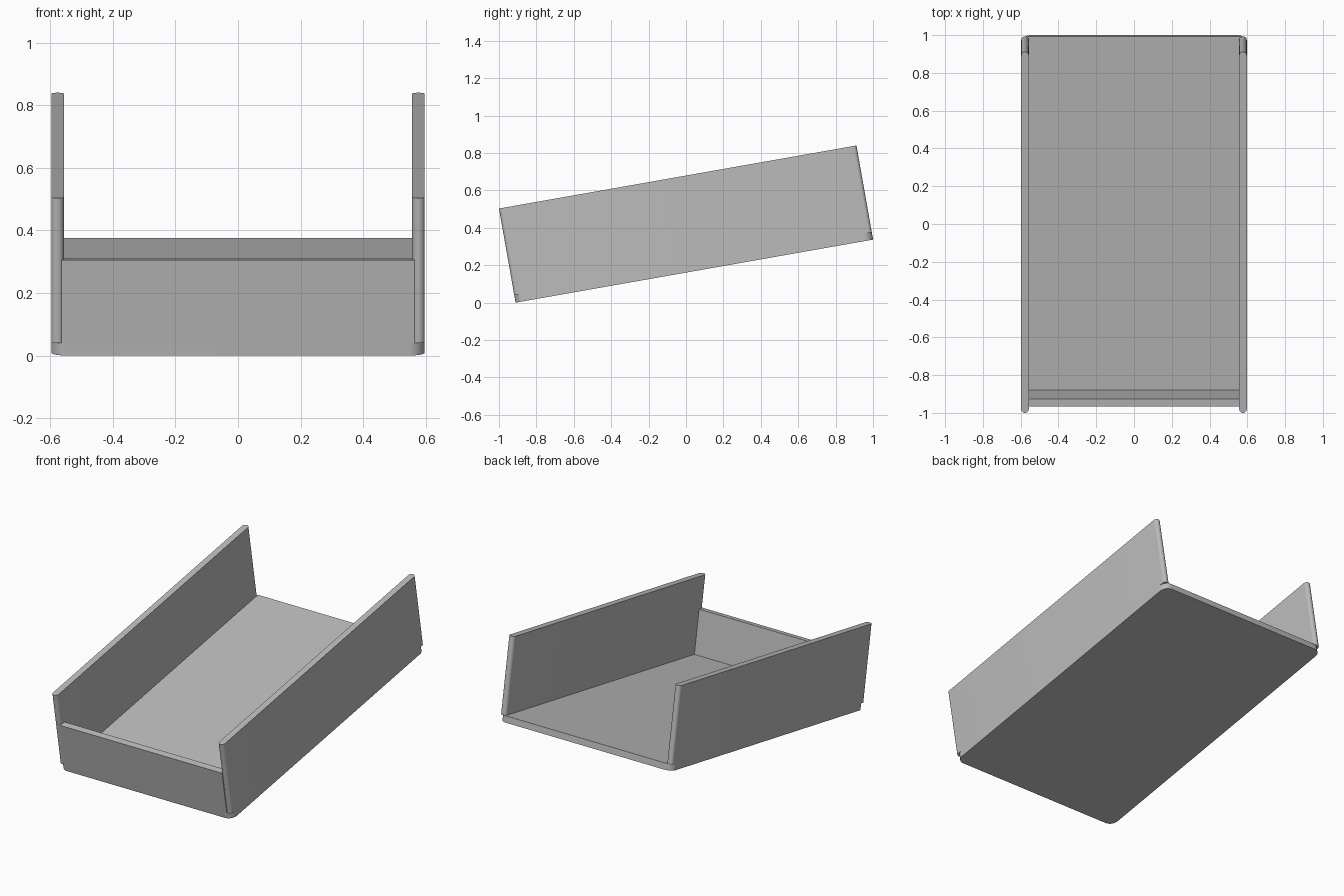
import bpy
import bmesh
from math import cos, sin, pi, radians
from mathutils import Matrix

if "Cube" in bpy.data.objects:
    bpy.data.objects.remove(bpy.data.objects["Cube"], do_unlink=True)

# Tray dimensions, measured before it is tilted
LENGTH, WIDTH, HEIGHT = 1.941, 1.194, 0.511
THICK = 0.04
FRONT_TOP = 0.31
CORNER = 0.05
TILT = Matrix.Translation((0, -1 + HEIGHT * sin(radians(10)), 0)) @ Matrix.Rotation(radians(10), 4, "X")

grey = bpy.data.materials.new("grey")
grey.use_nodes = True
colour = (0.5, 0.5, 0.5, 1)
grey.diffuse_color = colour
grey.node_tree.nodes["Principled BSDF"].inputs["Base Color"].default_value = colour


def slab(name, x0, x1, y0, y1, z0, z1, radius=0, steps=10):
    """Extrude a rectangle, with optionally rounded corners, from z0 to z1."""
    corners = [(x1, y1, -1, -1), (x0, y1, 1, -1), (x0, y0, 1, 1), (x1, y0, -1, 1)]
    outline = []
    for i, (x, y, dx, dy) in enumerate(corners):
        if not radius:
            outline.append((x, y))
            continue
        for s in range(steps + 1):
            a = (i + s / steps) * pi / 2
            outline.append((x + radius * (dx + cos(a)), y + radius * (dy + sin(a))))
    bm = bmesh.new()
    face = bm.faces.new([bm.verts.new((x, y, z0)) for x, y in outline])
    top = bmesh.ops.extrude_face_region(bm, geom=[face])["geom"]
    verts = [v for v in top if isinstance(v, bmesh.types.BMVert)]
    bmesh.ops.translate(bm, verts=verts, vec=(0, 0, z1 - z0))
    bmesh.ops.remove_doubles(bm, verts=bm.verts, dist=0.00001)
    bmesh.ops.recalc_face_normals(bm, faces=bm.faces)
    mesh = bpy.data.meshes.new(name)
    bm.to_mesh(mesh)
    bm.free()
    mesh.materials.append(grey)
    obj = bpy.data.objects.new(name, mesh)
    bpy.context.collection.objects.link(obj)
    obj.matrix_world = TILT
    bpy.ops.object.select_all(action="DESELECT")
    obj.select_set(True)
    bpy.context.view_layer.objects.active = obj
    bpy.ops.object.shade_smooth_by_angle(angle=radians(30))
    return obj


half = WIDTH / 2

# Floor with rounded corners
slab("floor", -half, half, 0, LENGTH, 0, THICK, CORNER)

# Tall side walls with half-round ends
for name, side in (("left_wall", 1), ("right_wall", -1)):
    middle = side * (half - THICK / 2)
    slab(name, middle - THICK / 2, middle + THICK / 2, 0, LENGTH, THICK, HEIGHT, THICK / 2 - 0.0002)

# Low front wall between the sides; the back stays open
inner = half - THICK + 0.008
slab("front_wall", -inner, inner, 0, THICK, THICK, FRONT_TOP)
